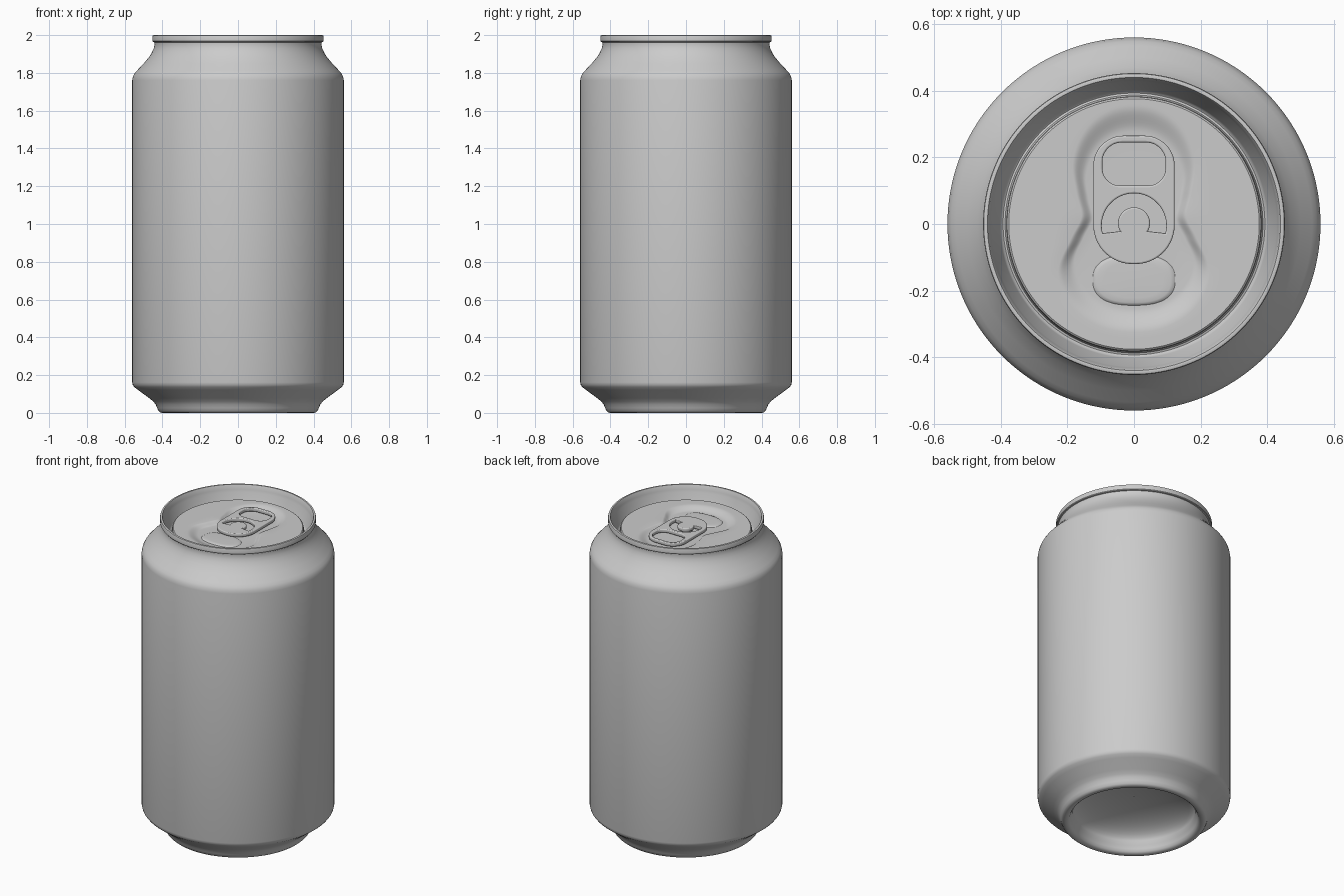
import bpy, bmesh, math
from math import sin, cos, pi, radians

if "Cube" in bpy.data.objects:
    bpy.data.objects.remove(bpy.data.objects["Cube"])

SEG = 144


def finish(obj, angle=35):
    bpy.ops.object.select_all(action='DESELECT')
    obj.select_set(True)
    bpy.context.view_layer.objects.active = obj
    if obj.type == 'CURVE':
        bpy.ops.object.convert(target='MESH')
        obj = bpy.context.object
    bpy.ops.object.shade_smooth_by_angle(angle=radians(angle))


def loft(name, rings, cap_first=False):
    """Skin a list of closed point rings (inner to outer, seen from above)."""
    bm = bmesh.new()
    loops = [[bm.verts.new(p) for p in ring] for ring in rings]
    for a, b in zip(loops, loops[1:]):
        n = len(a)
        for i in range(n):
            j = (i + 1) % n
            bm.faces.new((a[i], b[i], b[j], a[j]))
    if cap_first:
        bm.faces.new(loops[0])
    bm.normal_update()
    mesh = bpy.data.meshes.new(name)
    bm.to_mesh(mesh)
    bm.free()
    obj = bpy.data.objects.new(name, mesh)
    bpy.context.collection.objects.link(obj)
    finish(obj)
    return obj


ANG = [2 * pi * i / SEG for i in range(SEG)]


def circle(r, z, y=0):
    return [(r * cos(a), y + r * sin(a), z) for a in ANG]


# Can wall: from the lid edge over the rim, down the side and into the base dome
profile = [(.376, 1.930), (.381, 1.926), (.383, 1.918), (.384, 1.885), (.387, 1.878),
           (.393, 1.876), (.399, 1.880), (.403, 1.890), (.428, 1.955), (.432, 1.970),
           (.437, 1.994), (.440, 1.999), (.446, 2.0), (.451, 1.998), (.453, 1.993),
           (.453, 1.968), (.450, 1.964), (.443, 1.962), (.442, 1.950), (.446, 1.930),
           (.455, 1.910), (.470, 1.885), (.500, 1.849), (.535, 1.812), (.548, 1.797),
           (.556, 1.782), (.560, 1.762), (.560, .162), (.557, .148), (.549, .137),
           (.530, .122), (.470, .078), (.448, .060), (.436, .045), (.428, .026),
           (.421, .010), (.412, .002), (.400, 0), (.385, .002), (.375, .010),
           (.368, .025), (.362, .045)]
profile += [(.355 * cos(t), .055 + .115 * sin(t)) for t in
            [pi / 2 * k / 12 for k in range(12)]] + [(.002, .17)]
loft("can_body", [circle(r, z) for r, z in profile])

# Lid panel with a pear-shaped recess
KEYS = [(-90, .325), (-72, .324), (-53, .310), (-33, .272), (-15, .200), (8, .160),
        (30, .202), (47, .268), (65, .325), (78, .349), (90, .355)]


def pear(a):
    d = math.degrees(math.asin(max(-1, min(1, sin(a)))))
    for i in range(len(KEYS) - 1):
        (d0, r0), (d1, r1) = KEYS[i], KEYS[i + 1]
        if d <= d1 + 1e-6:
            t = (d - d0) / (d1 - d0)
            # slopes from neighbouring keys, flat at the mirror line
            def slope(k):
                if k in (0, len(KEYS) - 1):
                    return 0
                return (KEYS[k + 1][1] - KEYS[k - 1][1]) / (KEYS[k + 1][0] - KEYS[k - 1][0])
            m0, m1 = slope(i) * (d1 - d0), slope(i + 1) * (d1 - d0)
            return ((2*t**3 - 3*t*t + 1) * r0 + (t**3 - 2*t*t + t) * m0
                    + (3*t*t - 2*t**3) * r1 + (t**3 - t*t) * m1)


PEAR = [pear(a) for a in ANG]
LID, FLOOR = 1.930, 1.910
rings = []
for k in (.01, .3, .55):
    rings.append([(k * r * cos(a), k * r * sin(a), FLOOR) for a, r in zip(ANG, PEAR)])
for i in range(9):
    t = i / 8
    z = FLOOR + (LID - FLOOR) * t * t * (3 - 2 * t)
    k = .78 + .22 * t
    rings.append([(k * r * cos(a), k * r * sin(a), z) for a, r in zip(ANG, PEAR)])
for t in (.33, .67, 1):
    rings.append([((r + (.376 - r) * t) * cos(a), (r + (.376 - r) * t) * sin(a), LID)
                  for a, r in zip(ANG, PEAR)])
loft("lid_panel", rings, cap_first=True)


# Pour opening: a softly raised oval panel
def oval(rx, ry, cy, z, e=.8):
    return [(rx * math.copysign(abs(cos(a)) ** e, cos(a)),
             cy + ry * math.copysign(abs(sin(a)) ** e, sin(a)), z) for a in ANG]


loft("pour_panel", [oval(.125 * k, .077 * k, -.168, FLOOR + h) for k, h in
                    ((.01, .007), (.7, .007), (.88, .006), (.95, .004), (1, -.001))],
     cap_first=True)

# Rivet holding the tab
loft("rivet", [circle(r, z, -.005) for r, z in
               ((.001, 1.934), (.022, 1.934), (.032, 1.931), (.036, 1.925), (.036, 1.909))],
     cap_first=True)


# Pull tab: rounded plate with a finger hole and a C-shaped slot
def arc(cx, cy, r, d0, d1, n=20):
    return [(cx + r * cos(radians(d0 + (d1 - d0) * i / n)),
             cy + r * sin(radians(d0 + (d1 - d0) * i / n))) for i in range(n + 1)]


def rounded(x, y0, y1, r_low, r_top):
    return (arc(x - r_low, y0 + r_low, r_low, -90, 0) + arc(x - r_top, y1 - r_top, r_top, 0, 90)
            + arc(r_top - x, y1 - r_top, r_top, 90, 180) + arc(r_low - x, y0 + r_low, r_low, 180, 270))


BEVEL = .005
plate = rounded(.122 - BEVEL, -.12 + BEVEL, .265 - BEVEL, .112, .085)
finger = rounded(.095 + BEVEL, .115 - BEVEL, .245 + BEVEL, .058, .064)
slot = (arc(0, -.005, .097 + BEVEL, -16, 196, 40)
        + arc(0, .002, .048 - BEVEL, 220, -40, 40))
curve = bpy.data.curves.new("pull_tab", 'CURVE')
curve.dimensions = '2D'
curve.fill_mode = 'BOTH'
curve.extrude = .006
curve.bevel_depth = BEVEL
curve.bevel_resolution = 2
for pts in (plate, finger, slot):
    clean = [p for i, p in enumerate(pts) if math.dist(p, pts[i - 1]) > 1e-4]
    s = curve.splines.new('POLY')
    s.points.add(len(clean) - 1)
    for sp, (x, y) in zip(s.points, clean):
        sp.co = (x, y, 0, 1)
    s.use_cyclic_u = True
tab = bpy.data.objects.new("pull_tab", curve)
tab.location.z = 1.932
bpy.context.collection.objects.link(tab)
finish(tab)
